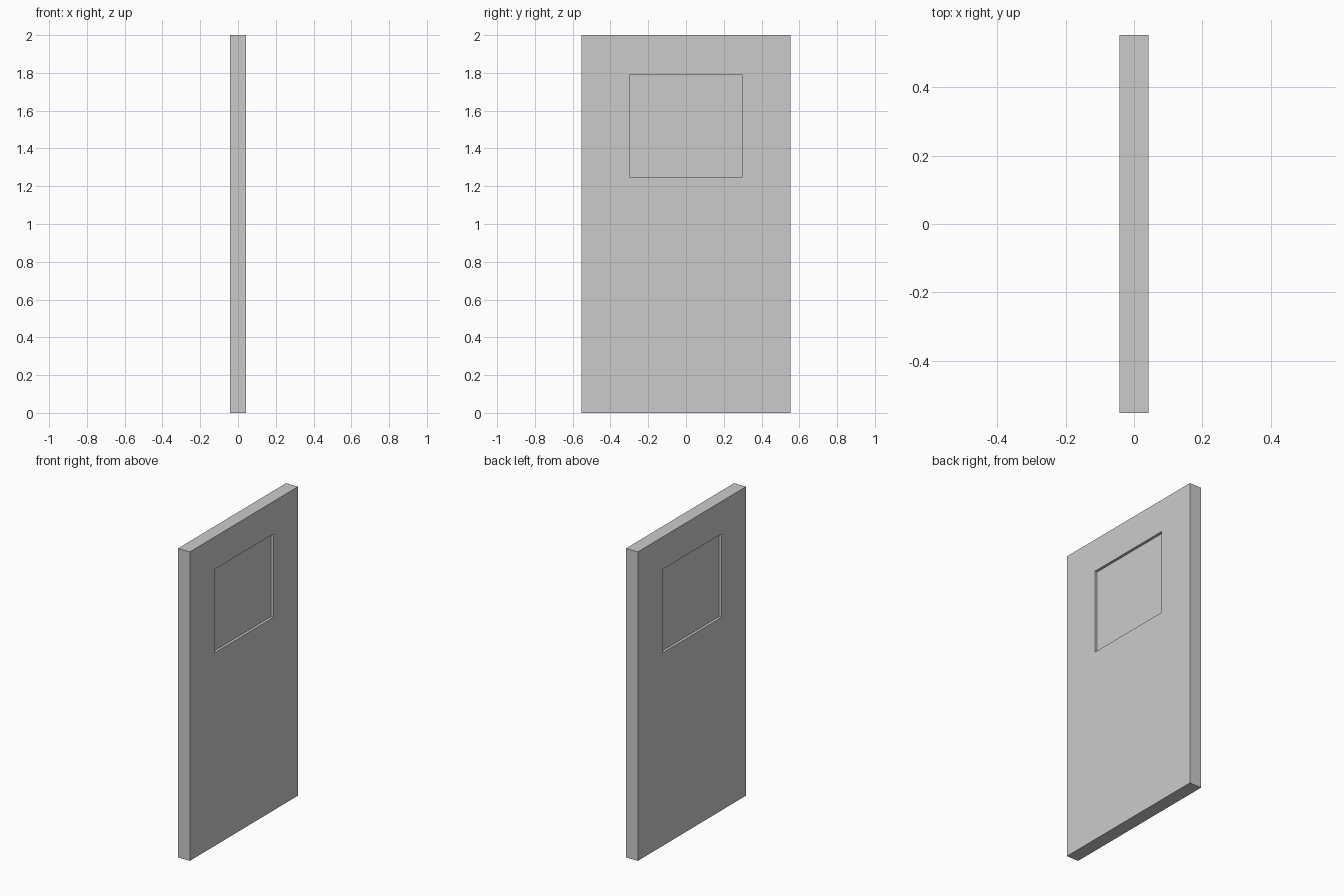
import bpy, bmesh

if "Cube" in bpy.data.objects:
    bpy.data.objects.remove(bpy.data.objects["Cube"])

THICK, WIDTH, HEIGHT = 0.085, 1.106, 2.0
WIN_HALF, WIN_LOW, WIN_HIGH = 0.30, 1.25, 1.79
DEPTH = 0.017

# Door slab
bm = bmesh.new()
bmesh.ops.create_cube(bm, size=1)
for v in bm.verts:
    v.co = (v.co.x * THICK, v.co.y * WIDTH, (v.co.z + 0.5) * HEIGHT)
bm.normal_update()

# Window recess on both broad faces
for face in [f for f in bm.faces if abs(f.normal.x) > 0.9]:
    side = 1 if face.normal.x > 0 else -1
    # Outline the window, then sink a copy of it into the slab
    for x in (side * THICK / 2, side * (THICK / 2 - DEPTH)):
        bmesh.ops.inset_individual(bm, faces=[face], thickness=0.05)
        for v in face.verts:
            v.co.x = x
            v.co.y = WIN_HALF if v.co.y > 0 else -WIN_HALF
        mid = face.calc_center_median().z
        for v in face.verts:
            v.co.z = WIN_HIGH if v.co.z > mid else WIN_LOW

bmesh.ops.recalc_face_normals(bm, faces=bm.faces[:])
mesh = bpy.data.meshes.new("door_panel")
bm.to_mesh(mesh)
bm.free()
bpy.context.collection.objects.link(bpy.data.objects.new("door_panel", mesh))
